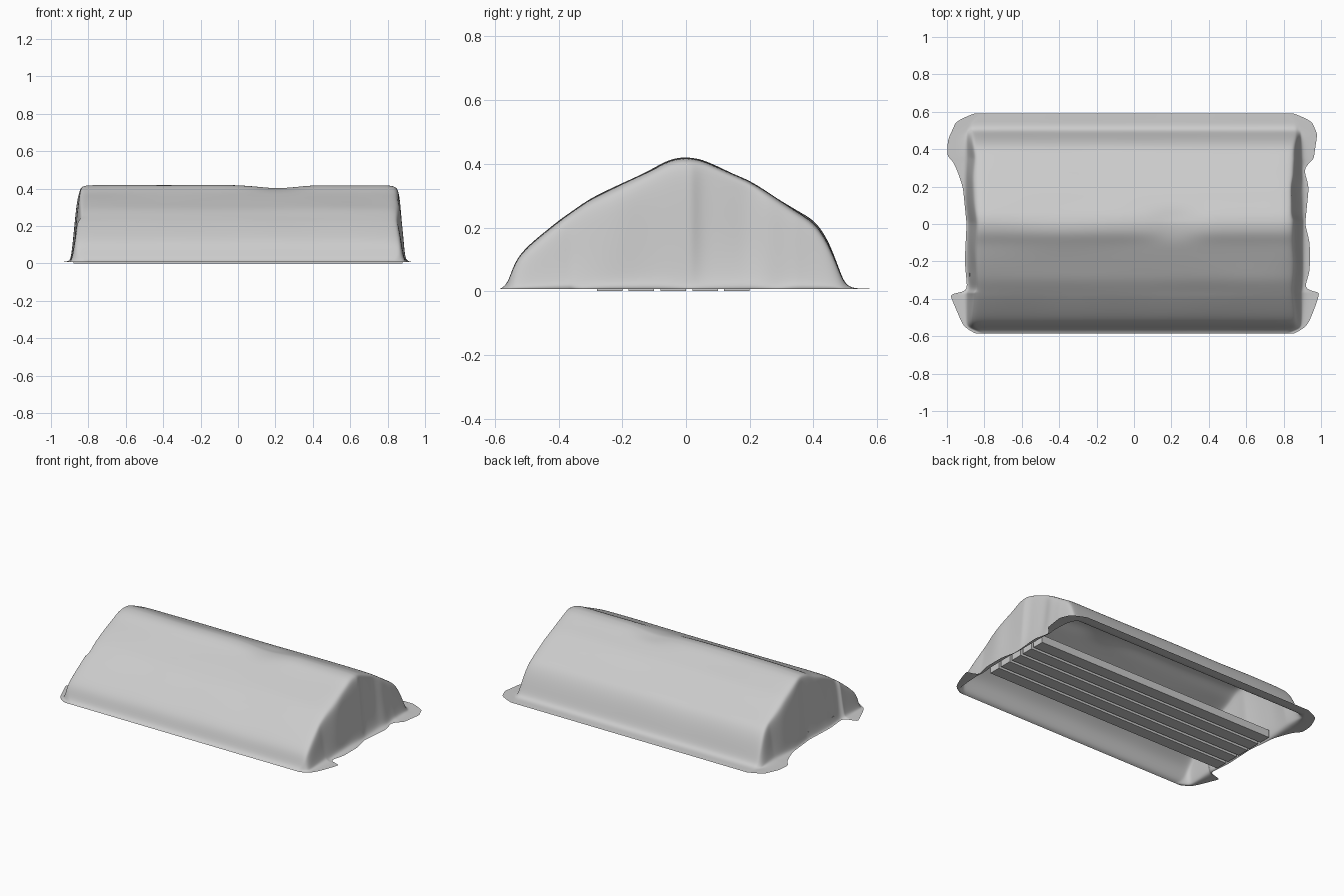
import bpy, bmesh
from mathutils import Vector, noise

cube = bpy.data.objects.get("Cube")
if cube:
    bpy.data.objects.remove(cube, do_unlink=True)


def material(name, rgb):
    m = bpy.data.materials.new(name)
    m.use_nodes = True
    m.diffuse_color = (*rgb, 1)
    m.node_tree.nodes["Principled BSDF"].inputs["Base Color"].default_value = (*rgb, 1)
    return m


def make_object(name, bm, mat):
    mesh = bpy.data.meshes.new(name)
    bmesh.ops.recalc_face_normals(bm, faces=bm.faces)
    bm.to_mesh(mesh)
    bm.free()
    obj = bpy.data.objects.new(name, mesh)
    mesh.materials.append(mat)
    bpy.context.collection.objects.link(obj)
    return obj


def sample(points, t):
    """Piecewise linear lookup in a list of (key, value) points."""
    if t <= points[0][0]:
        return points[0][1]
    for (a, va), (b, vb) in zip(points, points[1:]):
        if t <= b:
            return va + (vb - va) * (t - a) / (b - a)
    return points[-1][1]


grey = material("grey canvas", (0.6, 0.6, 0.6))

# Tarp cross-section, front hem to back hem (y, z)
PROFILE = [(-.585, .006), (-.56, .02), (-.54, .09), (-.5, .14), (-.4, .22),
           (-.3, .29), (-.2, .338), (-.1, .385), (-.05, .414), (0, .42),
           (.05, .412), (.1, .39), (.2, .345), (.3, .28), (.41, .215),
           (.45, .15), (.48, .07), (.5, .018), (.53, .009), (.59, .007)]
# Ragged hem at each end (y, distance from the middle)
HEM_LEFT = [(-.585, .86), (-.55, .92), (-.45, .975), (-.365, .99), (-.35, .91),
            (-.25, .94), (-.1, .94), (0, .915), (.2, .935), (.32, .9),
            (.345, .96), (.48, .98), (.55, .95), (.59, .86)]
HEM_RIGHT = [(-.585, .85), (-.55, .91), (-.45, .955), (-.375, .985), (-.36, .89),
             (-.2, .905), (0, .895), (.2, .915), (.34, .965), (.36, 1.0),
             (.45, .995), (.55, .95), (.59, .86)]
# End wall: distance from the middle, share of the roof height
WALL = [(.8, 1), (.84, .985), (.86, .93), (.87, .7), (.88, .4), (.89, .14), (.9, .03)]

# Rows of the cloth, with extra rows at the hem notches
ys = sorted({y for y, z in PROFILE} | {-.375, -.365, -.35, .02, .345, .36, -.25, -.15, .15, .25, .55})


def cloth_point(side, dist, share, y):
    z = max(.007, sample(PROFILE, y) * share)
    x = side * dist
    roof = min(1, z / .1)
    n = noise.noise(Vector((x * 2.5, y * 6, 1)))
    z += .006 * n * roof
    # sag in the ridge
    if abs(y) < .08:
        z -= .02 * max(0, 1 - abs(x - .22) / .17)
    # folds hanging down the end walls
    if dist > .85:
        x += side * roof * .012 * noise.noise(Vector((y * 7, side * 3, 0)))
        if side > 0 and .02 < y < .25:
            x -= .015 * roof
    return (x, y, z)


bm = bmesh.new()
rows = []
for y in ys:
    row = []
    for side, hem in ((-1, HEM_RIGHT), (1, HEM_LEFT)):
        edge = sample(hem, y)
        half = [cloth_point(side, min(d, edge - .01 * (len(WALL) - i)), s, y)
                for i, (d, s) in enumerate(WALL)]
        half.append((side * edge, y, .007))
        if side < 0:
            half.reverse()
            row += half
            row += [cloth_point(1, k / 10, 1, y) for k in range(-7, 8)]
        else:
            row += half
    rows.append([bm.verts.new(p) for p in row])
for a, b in zip(rows, rows[1:]):
    for i in range(len(a) - 1):
        bm.faces.new((a[i], a[i + 1], b[i + 1], b[i]))
tarp = make_object("tarp", bm, grey)
sub = tarp.modifiers.new("soft cloth", "SUBSURF")
sub.levels = sub.render_levels = 2
for p in tarp.data.polygons:
    p.use_smooth = True

# Planks stacked side by side beneath the tarp
COUNT, START, PITCH, WIDTH, HEIGHT, LENGTH = 5, -.28, .1, .08, .05, 1.76
for i in range(COUNT):
    bm = bmesh.new()
    bmesh.ops.create_cube(bm, size=1)
    bmesh.ops.scale(bm, vec=(LENGTH, WIDTH, HEIGHT), verts=bm.verts)
    bmesh.ops.translate(bm, vec=(0, START + PITCH * i + WIDTH / 2, HEIGHT / 2), verts=bm.verts)
    make_object(f"plank_{i + 1}", bm, grey)
